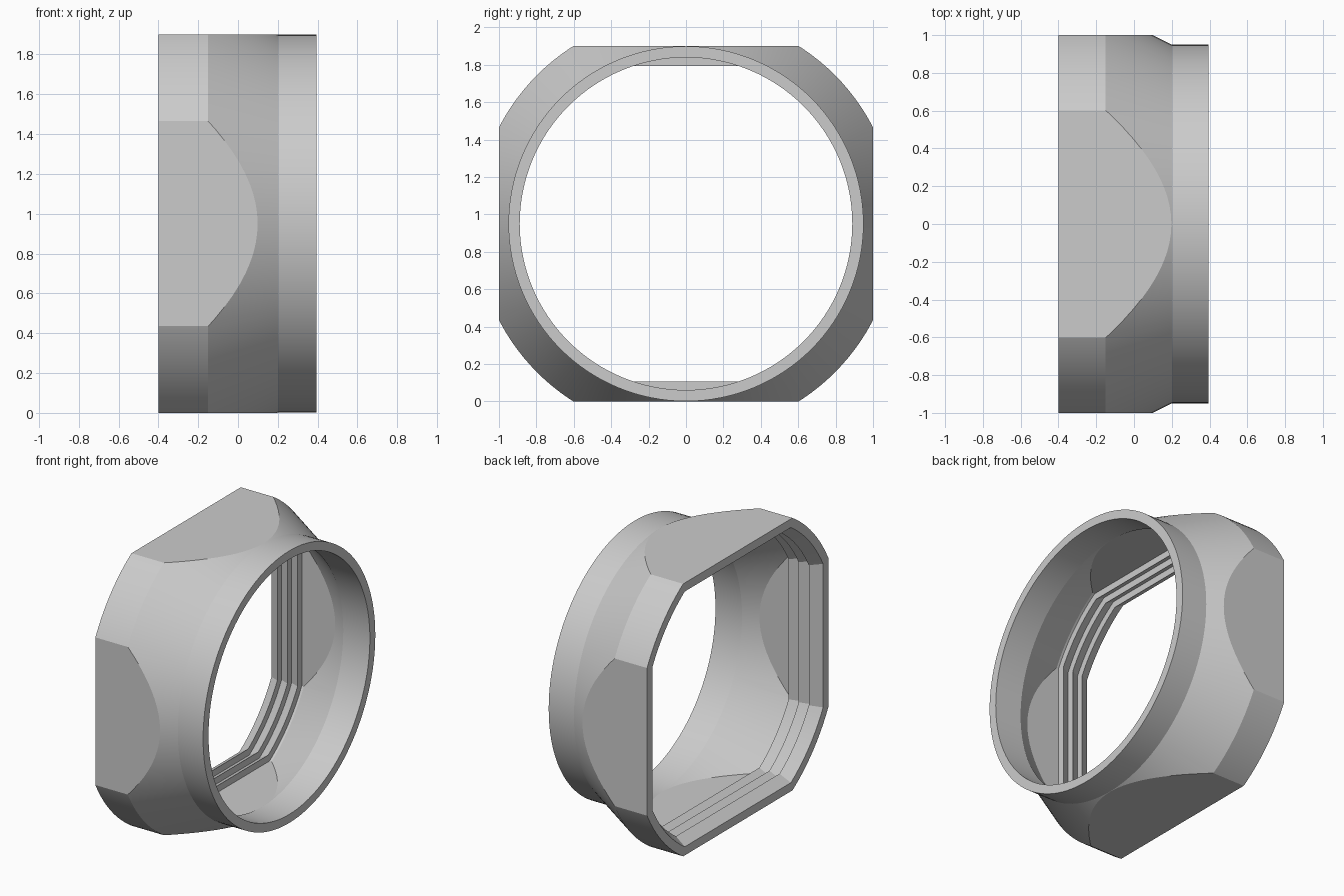
import bpy, bmesh, math
from mathutils import Vector

if "Cube" in bpy.data.objects:
    bpy.data.objects.remove(bpy.data.objects["Cube"])

CZ = 0.95      # height of the axis, which runs along x
SEG = 128


def clipped_lathe(name, profile, half_y, half_z, x0=0.0, slope=0.0):
    """Revolve (x, radius) points around the axis, then slice four flats.
    The flats sit at half_y / half_z at x0 and lean by slope along x."""
    bm = bmesh.new()
    rings = [[bm.verts.new((x, r * math.cos(a), r * math.sin(a)))
              for a in (2 * math.pi * i / SEG for i in range(SEG))]
             for x, r in profile]
    for a, b in zip(rings, rings[1:]):
        for i in range(SEG):
            j = (i + 1) % SEG
            bm.faces.new((a[i], a[j], b[j], b[i]))
    bm.faces.new(rings[0])
    bm.faces.new(rings[-1])
    for d, h in (((0, 1, 0), half_y), ((0, -1, 0), half_y),
                 ((0, 0, 1), half_z), ((0, 0, -1), half_z)):
        d = Vector(d)
        cut = bmesh.ops.bisect_plane(
            bm, geom=bm.verts[:] + bm.edges[:] + bm.faces[:], dist=1e-6,
            plane_co=d * h + Vector((x0, 0, 0)),
            plane_no=d - Vector((slope, 0, 0)), clear_outer=True)
        edges = [e for e in cut["geom_cut"] if isinstance(e, bmesh.types.BMEdge)]
        bmesh.ops.edgeloop_fill(bm, edges=edges)
    bmesh.ops.recalc_face_normals(bm, faces=bm.faces[:])
    mesh = bpy.data.meshes.new(name)
    bm.to_mesh(mesh)
    bm.free()
    ob = bpy.data.objects.new(name, mesh)
    ob.location.z = CZ
    bpy.context.collection.objects.link(ob)
    return ob


# Outer shell: wide collar, cone, round spigot, with four flats
body = clipped_lathe("adapter_sleeve",
                     [(-0.4, 1.125), (-0.15, 1.125), (0.2, 0.949), (0.395, 0.949)],
                     1.0, 0.95)

# Main cavity behind the ridges
pitch, depth, wall = 0.078, 0.047, 0.06
xv = -0.4 + 3 * pitch
cutters = [clipped_lathe("cavity_cutter",
                         [(xv, 1.065), (-0.15, 1.065), (0.19, 0.889), (0.5, 0.889)],
                         1 - wall, 0.95 - wall)]

# Three saw-tooth sealing ridges: each cutter narrows towards its peak
s = -depth / pitch
for k in range(3):
    x = -0.4 + k * pitch
    a = x - (0.01 if k == 0 else 0)
    b = x + pitch + 0.002
    cutters.append(clipped_lathe(f"ridge_cutter_{k + 1}",
                                 [(a, 1.065 + s * (a - x)), (b, 1.065 + s * (b - x))],
                                 1 - wall, 0.95 - wall, x, s))

# Hollow out the shell
for c in cutters:
    m = body.modifiers.new(c.name, 'BOOLEAN')
    m.operation = 'DIFFERENCE'
    m.solver = 'EXACT'
    m.object = c
    c.hide_render = True

bpy.context.view_layer.objects.active = body
body.select_set(True)
for m in list(body.modifiers):
    bpy.ops.object.modifier_apply(modifier=m.name)
for c in cutters:
    bpy.data.objects.remove(c)

# Smooth the curved walls, keep the flats and ridges crisp
bpy.ops.object.select_all(action='DESELECT')
body.select_set(True)
bpy.ops.object.shade_smooth_by_angle(angle=math.radians(12))
